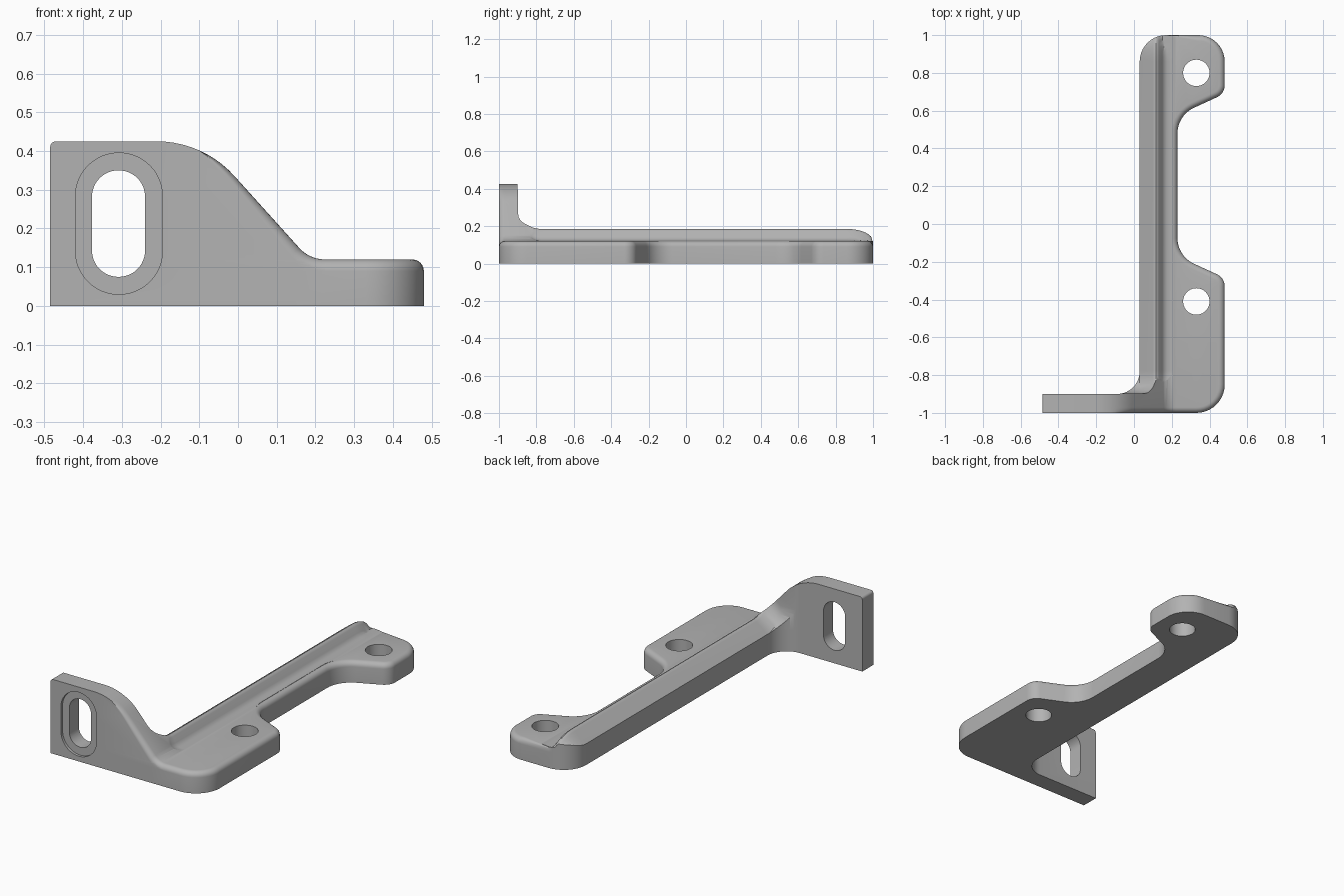
import bpy, bmesh, math
from mathutils import Vector

cube = bpy.data.objects.get("Cube")
if cube:
    bpy.data.objects.remove(cube, do_unlink=True)

grey = bpy.data.materials.new("plain grey")
grey.use_nodes = True
grey.diffuse_color = (0.45, 0.45, 0.45, 1)
grey.node_tree.nodes["Principled BSDF"].inputs["Base Color"].default_value = (0.45, 0.45, 0.45, 1)


def clamp(v):
    return max(0.0, min(1.0, v))


def rounded(corners, steps=10):
    """Polygon from (x, y, radius) corners, with each corner replaced by an arc."""
    pts = []
    for i, (x, y, r) in enumerate(corners):
        p = Vector((x, y))
        if r == 0:
            pts.append(p)
            continue
        a = (Vector(corners[i - 1][:2]) - p).normalized()
        b = (Vector(corners[(i + 1) % len(corners)][:2]) - p).normalized()
        half = a.angle(b) / 2
        centre = p + (a + b).normalized() * r / math.sin(half)
        start = p + a * r / math.tan(half) - centre
        end = p + b * r / math.tan(half) - centre
        sweep = math.pi - 2 * half
        for k in range(steps + 1):
            t = k / steps
            pts.append(centre + (start * math.sin((1 - t) * sweep) + end * math.sin(t * sweep)) / math.sin(sweep))
    return pts


def inset(pts, amount, weight):
    """Move a counter-clockwise outline inwards, scaled by weight(x)."""
    out = []
    for i, p in enumerate(pts):
        a = (p - pts[i - 1]).normalized()
        b = (pts[(i + 1) % len(pts)] - p).normalized()
        n = Vector((-a.y - b.y, a.x + b.x)).normalized()
        miter = max(0.5, n.dot(Vector((-b.y, b.x))))
        out.append(p + n * amount * weight(p.x) / miter)
    return out


def loft(name, rings):
    """Closed solid through rings that share a point count."""
    bm = bmesh.new()
    vs = [[bm.verts.new(p) for p in ring] for ring in rings]
    n = len(vs[0])
    for lo, hi in zip(vs, vs[1:]):
        for i in range(n):
            j = (i + 1) % n
            bm.faces.new((lo[i], lo[j], hi[j], hi[i]))
    bm.faces.new(vs[0][::-1])
    bm.faces.new(vs[-1])
    bmesh.ops.recalc_face_normals(bm, faces=bm.faces)
    mesh = bpy.data.meshes.new(name)
    bm.to_mesh(mesh)
    bm.free()
    mesh.materials.append(grey)
    ob = bpy.data.objects.new(name, mesh)
    bpy.context.collection.objects.link(ob)
    return ob


def flat(pts, z):
    return [(p.x, p.y, z) for p in pts]


def upright(pts, y):
    return [(p.x, y, p.y) for p in pts]


def combine(ob, tool, operation):
    mod = ob.modifiers.new(operation, 'BOOLEAN')
    mod.operation, mod.solver, mod.object = operation, 'EXACT', tool
    bpy.context.view_layer.objects.active = ob
    bpy.ops.object.modifier_apply(modifier=mod.name)
    bpy.data.objects.remove(tool, do_unlink=True)


# Quarter-round steps: (inset, distance along the edge) for the softened rims
RIM = 0.03
soft = [(RIM * (1 - math.cos(a)), RIM * math.sin(a)) for a in (k * math.pi / 12 for k in range(7))]

# Plan outline, with the rim softened around the mounting ears
plan = rounded([(-0.6, -1, 0), (0.15, -1, 0), (0.48, -1, 0.15), (0.48, -0.285, 0.07),
                (0.23, -0.17, 0.15), (0.23, 0.575, 0.15), (0.48, 0.69, 0.07),
                (0.48, 1, 0.14), (0.03, 1, 0.14), (0.03, -0.9, 0.12), (-0.6, -0.9, 0)])
ear_rim = lambda x: clamp((x - 0.17) / 0.06)
rings = [flat(plan, 0)]
rings += [flat(inset(plan, d, ear_rim), 0.09 + h) for d, h in soft]
rings.append(flat(inset(plan, RIM, ear_rim), 0.5))
bracket = loft("mounting_bracket", rings)

# Front silhouette, with the front edge softened along the slope
side = rounded([(-0.485, -0.1, 0), (0.6, -0.1, 0), (0.6, 0.12, 0), (0.185, 0.12, 0.09),
                (-0.09, 0.425, 0.27), (-0.485, 0.425, 0.015)])
slope_rim = lambda x: clamp((x + 0.1) / 0.15)
rings = [upright(inset(side, RIM, slope_rim), -1.1)]
rings += [upright(inset(side, d, slope_rim), -0.97 - h) for d, h in reversed(soft)]
rings.append(upright(side, 1.1))
combine(bracket, loft("silhouette", rings), 'INTERSECT')

# Top surface: long rib that sweeps up into the plate and fades at the far end
FLOOR = 0.1215
rib = [(-0.7, 0.12), (0.03, 0.12), (0.1, 0.177), (0.108, 0.183), (0.116, 0.185), (0.124, 0.182),
       (0.132, 0.174), (0.15, 0.143), (0.16, 0.131), (0.175, 0.124), (0.195, 0.12), (0.7, 0.12)]
R = 0.12
lift = [(-1.2, 0.6), (-0.898, 0.6)]
for k in range(9):
    a = math.pi / 2 * (1 - k / 8)
    lift.append((-0.777 - R * math.sin(a), R * (1 - math.cos(a))))
for k in range(9):
    a = math.pi / 2 * k / 8
    lift.append((0.86 + 0.14 * math.sin(a), -0.065 * (1 - math.cos(a))))
lift.append((1.2, -0.065))
rings = []
for y, rise in lift:
    top = [(x, y, max(FLOOR, z + rise)) for x, z in rib]
    rings.append([(0.7, y, -0.2), (-0.7, y, -0.2)] + top)
combine(bracket, loft("top_surface", rings), 'INTERSECT')

# Round bolt holes through the ears
for y in (-0.41, 0.8):
    circle = [Vector((0.33 + 0.07 * math.cos(a), y + 0.07 * math.sin(a)))
              for a in (math.tau * k / 40 for k in range(40))]
    combine(bracket, loft("bolt_hole", [flat(circle, -0.2), flat(circle, 0.4)]), 'DIFFERENCE')


# Slot in the plate and the shallow recess around it
def slot(name, x0, x1, z0, z1, depth):
    r = (x1 - x0) / 2 - 0.0005
    pts = rounded([(x0, z0, r), (x1, z0, r), (x1, z1, r), (x0, z1, r)], 12)
    combine(bracket, loft(name, [upright(pts, -1.1), upright(pts, depth - 1)]), 'DIFFERENCE')


slot("slot_recess", -0.42, -0.195, 0.03, 0.395, 0.015)
slot("slot", -0.377, -0.24, 0.075, 0.35, 0.3)

# Smooth curved faces, keep the hard edges
bpy.ops.object.select_all(action='DESELECT')
bracket.select_set(True)
bpy.context.view_layer.objects.active = bracket
bpy.ops.object.shade_smooth_by_angle(angle=math.radians(30))
